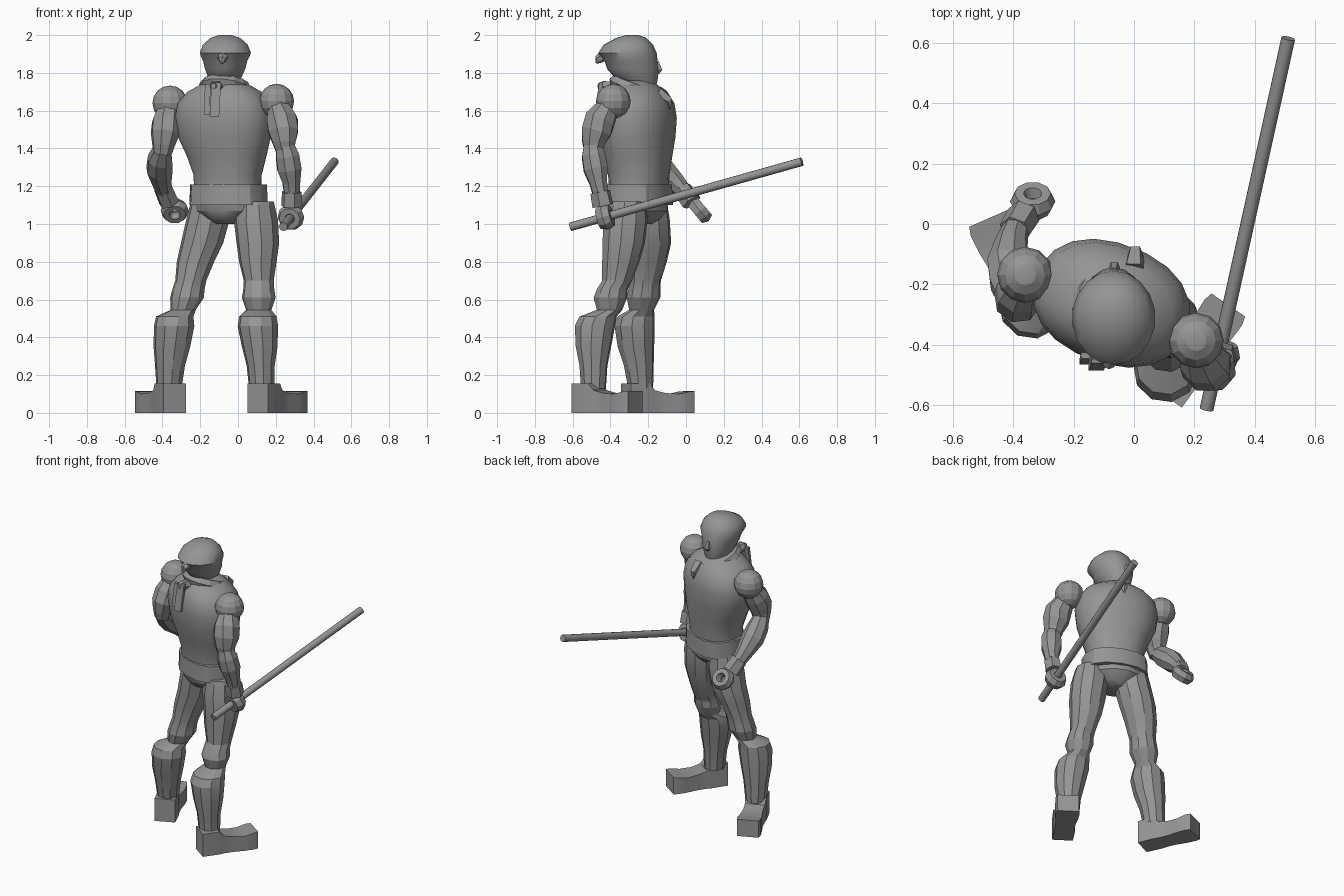
import bpy, bmesh, math
from mathutils import Vector, Matrix

if "Cube" in bpy.data.objects:
    bpy.data.objects.remove(bpy.data.objects["Cube"])

grey = bpy.data.materials.new("mid_grey")
grey.diffuse_color = (0.3, 0.3, 0.3, 1)
grey.use_nodes = True
grey.node_tree.nodes["Principled BSDF"].inputs["Base Color"].default_value = grey.diffuse_color


def finish(bm, name, angle=None):
    """Turn a bmesh into a named object, flat unless a smoothing angle is given."""
    bmesh.ops.recalc_face_normals(bm, faces=bm.faces)
    mesh = bpy.data.meshes.new(name)
    bm.to_mesh(mesh)
    bm.free()
    mesh.materials.append(grey)
    ob = bpy.data.objects.new(name, mesh)
    bpy.context.collection.objects.link(ob)
    if angle:
        bpy.ops.object.select_all(action='DESELECT')
        ob.select_set(True)
        bpy.context.view_layer.objects.active = ob
        bpy.ops.object.shade_smooth_by_angle(angle=math.radians(angle))
    return ob


def skin(bm, rings):
    """Bridge vertex rings and cap both ends."""
    n = len(rings[0])
    for a, b in zip(rings, rings[1:]):
        for i in range(n):
            bm.faces.new((a[i], a[(i + 1) % n], b[(i + 1) % n], b[i]))
    bm.faces.new(rings[0])
    bm.faces.new(rings[-1])


def loft(name, rows, sides=12, yaw=0, power=1.0, angle=None):
    """Level rings (x, y, z, half width, half depth)."""
    bm = bmesh.new()
    turn = Matrix.Rotation(math.radians(yaw), 3, 'Z')
    rings = []
    for x, y, z, rx, *ry in rows:
        ring = []
        for i in range(sides):
            a = math.tau * (i + 0.5) / sides
            c, s = math.cos(a), math.sin(a)
            p = Vector((math.copysign(abs(c) ** power, c) * rx,
                        math.copysign(abs(s) ** power, s) * (ry[0] if ry else rx), 0))
            ring.append(bm.verts.new(turn @ p + Vector((x, y, z))))
        rings.append(ring)
    skin(bm, rings)
    return finish(bm, name, angle)


def limb(name, rows, sides=8, angle=None):
    """Round rings (x, y, z, radius) turned to follow the path."""
    bm = bmesh.new()
    pts = [Vector(r[:3]) for r in rows]
    rings = []
    for k, r in enumerate(rows):
        d = pts[min(k + 1, len(pts) - 1)] - pts[max(k - 1, 0)]
        side = d.cross(Vector((0.3, 1, 0.45))).normalized()
        up = d.cross(side).normalized()
        rings.append([bm.verts.new(pts[k] + r[3] * (math.cos(a) * side + math.sin(a) * up))
                      for a in (math.tau * i / sides for i in range(sides))])
    skin(bm, rings)
    return finish(bm, name, angle)


def ball(name, loc, r):
    bm = bmesh.new()
    bmesh.ops.create_uvsphere(bm, u_segments=12, v_segments=8, radius=r)
    bmesh.ops.translate(bm, verts=bm.verts, vec=loc)
    return finish(bm, name, 20)


def ring(name, loc, axis, major, minor, stretch=1.0, n=10, m=6, squash=1.0, angle=None):
    """Torus around an axis, stretched along it."""
    bm = bmesh.new()
    rot = Vector(axis).to_track_quat('Z', 'Y').to_matrix()
    loops = []
    for i in range(n):
        a = math.tau * i / n
        loop = []
        for j in range(m):
            b = math.tau * j / m
            r = major + minor * math.cos(b)
            p = Vector((r * math.cos(a), r * math.sin(a) * squash, minor * stretch * math.sin(b)))
            loop.append(bm.verts.new(rot @ p + Vector(loc)))
        loops.append(loop)
    for i in range(n):
        a, b = loops[i], loops[(i + 1) % n]
        for j in range(m):
            bm.faces.new((a[j], b[j], b[(j + 1) % m], a[(j + 1) % m]))
    return finish(bm, name, angle)


def foot(name, heel, toe):
    """Blocky boot sole: sections run heel to toe as (t, height, width)."""
    bm = bmesh.new()
    h, t = Vector((*heel, 0)), Vector((*toe, 0))
    side = (t - h).cross(Vector((0, 0, 1))).normalized()
    rings = []
    for k, z, w in ((0, .155, .13), (.3, .155, .135), (.38, .12, .125), (.55, .105, .125),
                    (.75, .1, .145), (.92, .113, .15), (1, .115, .135)):
        c = h.lerp(t, k)
        rings.append([bm.verts.new(c + side * s * w / 2 + Vector((0, 0, q)))
                      for s, q in ((-1, 0), (1, 0), (1, z), (-1, z))])
    skin(bm, rings)
    return finish(bm, name, 30)


def plate(name, top, bottom, w, thick):
    """Thin hanging strip between two points."""
    bm = bmesh.new()
    rings = [[bm.verts.new(Vector(p) + Vector((sx * w / 2, sy * thick / 2, 0)))
              for sx, sy in ((-1, -1), (1, -1), (1, 1), (-1, 1))] for p in (top, bottom)]
    skin(bm, rings)
    return finish(bm, name)


# Torso, belt and briefs, twisted to one side
loft("torso", [(-.055, -.25, 1.19, .18, .15), (-.055, -.25, 1.26, .182, .155),
               (-.06, -.255, 1.36, .215, .172), (-.072, -.26, 1.46, .252, .19),
               (-.075, -.262, 1.56, .265, .198), (-.075, -.265, 1.64, .25, .19),
               (-.072, -.27, 1.70, .2, .155), (-.07, -.275, 1.74, .125, .115),
               (-.07, -.275, 1.76, .08, .08)], 20, -21, .9, 40)
loft("belt", [(-.05, -.25, 1.10, .21, .167), (-.05, -.25, 1.21, .205, .163)], 14, -22, .85, 30)
loft("briefs", [(-.055, -.25, 1.13, .195, .155), (-.055, -.25, 1.07, .18, .15),
                (-.055, -.255, 1.025, .12, .115), (-.06, -.255, 1.0, .06, .075)], 12, -24, 1, 30)

# Neck, head with flared cap, nose
loft("neck", [(-.07, -.275, 1.7, .08), (-.07, -.275, 1.82, .07)], 10, angle=40)
loft("head", [(-.07, -.215, 1.72, .055, .055), (-.07, -.26, 1.765, .085, .11),
              (-.068, -.28, 1.82, .108, .137), (-.068, -.29, 1.86, .118, .14),
              (-.067, -.31, 1.905, .138, .155), (-.067, -.305, 1.95, .12, .13),
              (-.067, -.29, 1.985, .08, .08), (-.067, -.285, 2.0, .035, .035)],
     18, angle=50)
limb("nose", [(-.065, -.155, 1.86, .012), (-.065, -.142, 1.815, .02), (-.065, -.15, 1.80, .012)], 5)
limb("cap_knot", [(-.075, -.42, 1.9, .035), (-.085, -.465, 1.87, .022), (-.085, -.475, 1.85, .005)], 6)

# Scarf round the neck, knot and two hanging tails
ring("scarf", (-.065, -.26, 1.72), (.1, .3, .95), .105, .036, 1, 14, 6, 1.1)
limb("scarf_knot", [(-.10, -.36, 1.72, .035), (-.125, -.44, 1.73, .03), (-.13, -.465, 1.73, .015)], 6)
plate("scarf_tail_long", (-.115, -.45, 1.75), (-.125, -.475, 1.57), .05, .02)
plate("scarf_tail_short", (-.16, -.435, 1.74), (-.165, -.455, 1.58), .03, .02)
limb("scarf_tip", [(.0, -.15, 1.69, .04), (.005, -.09, 1.65, .025), (.005, -.085, 1.61, .004)], 5)

# Legs
loft("right_leg", [(.09, -.31, 1.12, .1), (.095, -.32, 1.02, .118), (.105, -.33, .9, .114),
                   (.105, -.345, .8, .1), (.11, -.365, .7, .08), (.11, -.39, .655, .083),
                   (.11, -.4, .61, .09), (.11, -.405, .545, .068), (.105, -.465, .51, .1),
                   (.105, -.482, .46, .108), (.115, -.49, .35, .095), (.12, -.49, .25, .075),
                   (.125, -.49, .13, .067)], 10, 10, angle=18)
loft("left_leg", [(-.15, -.2, 1.12, .1), (-.16, -.2, 1.02, .116), (-.19, -.19, .9, .113),
                  (-.225, -.2, .8, .1), (-.25, -.215, .7, .083), (-.262, -.22, .655, .086),
                  (-.27, -.225, .61, .09), (-.29, -.235, .545, .067), (-.335, -.265, .51, .1),
                  (-.338, -.272, .46, .108), (-.35, -.265, .35, .098), (-.36, -.25, .25, .08),
                  (-.365, -.24, .13, .067)], 10, 10, angle=18)
foot("right_foot", (.105, -.57), (.312, -.268))
foot("left_foot", (-.335, -.318), (-.483, .018))

# Arm that holds the staff
ball("right_shoulder", (.205, -.385, 1.65), .092)
limb("right_upper_arm", [(.215, -.41, 1.62, .06), (.235, -.455, 1.55, .085), (.24, -.475, 1.49, .085),
                         (.245, -.49, 1.43, .065), (.25, -.49, 1.38, .05)])
limb("right_forearm", [(.25, -.495, 1.42, .05), (.262, -.49, 1.36, .066), (.272, -.478, 1.29, .068),
                       (.282, -.465, 1.22, .05), (.285, -.45, 1.15, .042)])
limb("right_cuff", [(.285, -.455, 1.17, .054), (.285, -.44, 1.095, .058)], 6)
staff_a, staff_b = Vector((.24, -.612, .985)), Vector((.51, .614, 1.33))
grip = staff_a.lerp(staff_b, .15)
ring("right_fist", grip, staff_b - staff_a, .042, .03, 1.4)
limb("staff", [(*staff_a, .023), (*staff_b, .023)], 12, 40)

# Free arm, bent forward
ball("left_shoulder", (-.36, -.168, 1.64), .093)
limb("left_upper_arm", [(-.365, -.185, 1.61, .06), (-.378, -.225, 1.54, .08), (-.385, -.25, 1.48, .08),
                        (-.395, -.255, 1.42, .062), (-.4, -.25, 1.37, .05)])
limb("left_forearm", [(-.4, -.255, 1.40, .048), (-.412, -.195, 1.345, .068), (-.416, -.13, 1.29, .072),
                      (-.405, -.06, 1.225, .055), (-.39, -.01, 1.17, .044)])
limb("left_cuff", [(-.395, -.02, 1.185, .052), (-.365, .03, 1.115, .056)], 6)
ring("left_fist", (-.335, .075, 1.07), (0, .77, .64), .045, .03, 1.3)
